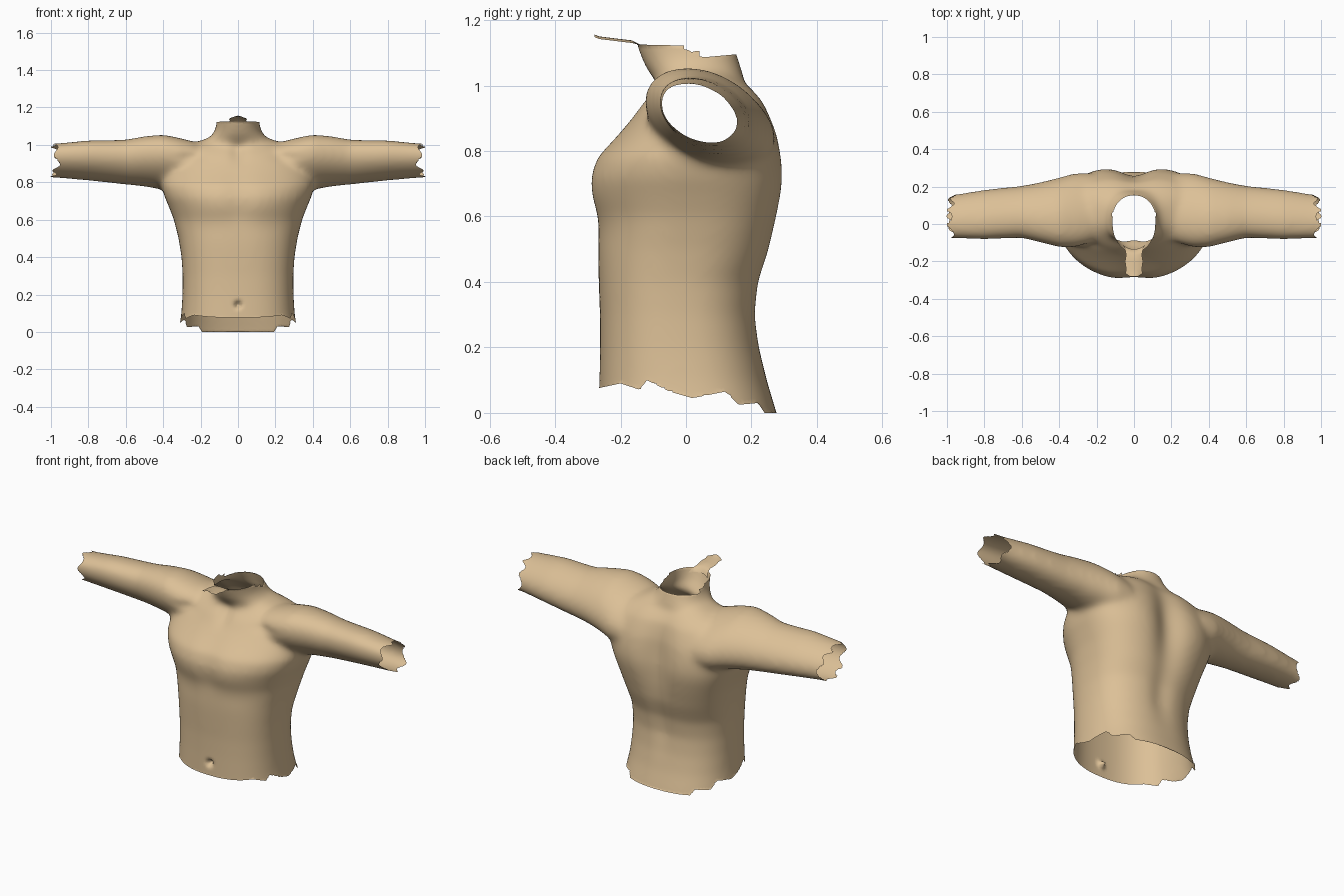
import bpy, bmesh, math

if "Cube" in bpy.data.objects:
    bpy.data.objects.remove(bpy.data.objects["Cube"])

VOXEL = 0.012

skin = bpy.data.materials.new("warm tan")
skin.diffuse_color = (0.72, 0.53, 0.31, 1)
skin.use_nodes = True
skin.node_tree.nodes["Principled BSDF"].inputs["Base Color"].default_value = skin.diffuse_color


def interp(table, t):
    """Piecewise linear lookup in (t, value) pairs."""
    for (a, va), (b, vb) in zip(table, table[1:]):
        if t <= b:
            return va + (vb - va) * max(0, t - a) / (b - a)
    return table[-1][1]


def oval(n, front, back):
    """Unit superellipse points with separate front and back squareness."""
    for i in range(n):
        a = 2 * math.pi * i / n
        c, s = math.cos(a), math.sin(a)
        power = front if s < 0 else back
        yield (math.copysign(abs(c) ** (2 / power), c),
               math.copysign(abs(s) ** (2 / power), s))


def loft(bm, rings):
    """Closed solid through a list of point rings."""
    loops = [[bm.verts.new(p) for p in ring] for ring in rings]
    n = len(loops[0])
    for lo, hi in zip(loops, loops[1:]):
        for i in range(n):
            j = (i + 1) % n
            bm.faces.new((lo[i], lo[j], hi[j], hi[i]))
    bm.faces.new(loops[0][::-1])
    bm.faces.new(loops[-1])


def upright(rows, front, back):
    """Horizontal rings from (z, front y, back y, half width)."""
    return [[(u * w, (f + b) / 2 + v * (b - f) / 2, z)
             for u, v in oval(64, interp(front, z), interp(back, z))]
            for z, f, b, w in rows]


# Rough solids: trunk, neck and two arms
trunk = [(-.10, -.268, .30, .325), (.0, -.267, .277, .317), (.1, -.265, .247, .303),
         (.2, -.263, .226, .297), (.3, -.263, .216, .296), (.4, -.267, .228, .302),
         (.5, -.272, .262, .318), (.6, -.280, .285, .343), (.67, -.300, .297, .370),
         (.72, -.302, .300, .392), (.78, -.280, .294, .408), (.85, -.212, .282, .400),
         (.90, -.168, .264, .380), (.95, -.132, .242, .345), (.99, -.095, .208, .285),
         (1.02, -.07, .17, .21), (1.04, -.05, .15, .15)]
neck = [(.90, -.05, .18, .12), (.99, -.092, .195, .2), (1.02, -.10, .188, .175),
        (1.05, -.122, .178, .142), (1.08, -.135, .166, .122), (1.12, -.15, .152, .114),
        (1.2, -.17, .14, .113)]
# x, centre y, radius y, centre z, radius z
arm = [(.15, .07, .13, .89, .08), (.24, .08, .19, .885, .125), (.32, .072, .200, .892, .138),
       (.40, .062, .187, .908, .140), (.5, .062, .162, .912, .128), (.6, .065, .140, .908, .115),
       (.7, .058, .137, .912, .108), (.8, .05, .134, .917, .102), (.97, .04, .117, .916, .087),
       (1.1, .04, .114, .916, .086)]

bm = bmesh.new()
loft(bm, upright(trunk, [(.45, 2.5), (.65, 2.1), (1, 2.2)], [(.4, 2.4), (.65, 2.9), (1, 2.6)]))
loft(bm, upright(neck, [(0, 2.1), (2, 2.1)], [(0, 2.1), (2, 2.1)]))
for side in (-1, 1):
    # the arm section leans: higher in front, lower behind
    loft(bm, [[(side * x, cy + u * ry, cz + v * rz - .26 * u * ry) for u, v in oval(40, 2, 2)]
              for x, cy, ry, cz, rz in arm])
bmesh.ops.recalc_face_normals(bm, faces=bm.faces)
me = bpy.data.meshes.new("torso")
bm.to_mesh(me)
bm.free()
torso = bpy.data.objects.new("torso", me)
bpy.context.collection.objects.link(torso)

# Fuse into one skin and soften the joins
mod = torso.modifiers.new("fuse", 'REMESH')
mod.mode = 'VOXEL'
mod.voxel_size = VOXEL
mod = torso.modifiers.new("soften", 'SMOOTH')
mod.factor = 0.5
mod.iterations = 32
fused = bpy.data.meshes.new_from_object(
    torso.evaluated_get(bpy.context.evaluated_depsgraph_get()))
torso.modifiers.clear()
torso.data = fused

# Body relief: x, z, spread x, spread z, inward depth; first group front, second back
front = [(0, .70, .08, .16, .016), (0, .96, .04, .05, .018), (0, .145, .016, .016, .035),
         (.25, .935, .07, .025, .007), (.15, .56, .15, .06, .004)]
back = [(0, .74, .085, .24, .042), (0, .35, .06, .14, .012), (.2, .78, .09, .12, -.006)]


def relief(bumps, x, z):
    return sum(d * math.exp(-((abs(x) - bx) / sx) ** 2 - ((z - bz) / sz) ** 2)
               for bx, bz, sx, sz, d in bumps)


# Ragged borders of hem, neck and sleeves
hem = [(-.27, .075), (-.2, .09), (-.14, .07), (-.12, .1), (-.05, .065), (.02, .045),
       (.12, .065), (.16, .025), (.22, .03), (.24, 0), (.3, 0)]
collar = [(-.14, 1.125), (0, 1.122), (.01, 1.1), (.04, 1.108), (.05, 1.086), (.15, 1.095)]


def sleeve_end(y, z):
    a = math.atan2(z - .915, y - .04)
    return .963 + .025 * abs(math.sin(a)) + .016 * math.sin(7 * a)


bm = bmesh.new()
bm.from_mesh(fused)
bm.normal_update()
for v in bm.verts:
    if abs(v.co.x) < .45:
        ny = v.normal.y
        x, z = v.co.x, v.co.z
        if ny < 0:
            v.co.y += relief(front, x, z) * min(1, -1.5 * ny)
        else:
            v.co.y -= relief(back, x, z) * min(1, 1.5 * ny)
drop = []
for v in bm.verts:
    x, y, z = v.co
    if abs(x) > .8:
        axis, sign, over = 0, math.copysign(1, x), abs(x) - sleeve_end(y, z)
    elif z < .3:
        axis, sign, over = 2, -1, interp(hem, y) - z
    elif z > 1.06 and abs(x) < .2:
        axis, sign, over = 2, 1, z - interp(collar, y)
    else:
        continue
    if over > VOXEL:
        drop.append(v)
    elif over > 0:
        v.co[axis] -= sign * over
bmesh.ops.delete(bm, geom=drop, context='VERTS')
bm.to_mesh(fused)
bm.free()

# Flap of skin under the chin: y, z, half width
flap = [(-.135, 1.105, .062), (-.15, 1.128, .05), (-.165, 1.138, .042), (-.20, 1.142, .048),
        (-.24, 1.147, .042), (-.265, 1.150, .046), (-.28, 1.156, .022)]
bm = bmesh.new()
rows = [[bm.verts.new((w * t / 3, y + (.025 * (t / 3) ** 2 if i < 2 else 0),
                       z - .008 * (t / 3) ** 2)) for t in range(-3, 4)]
        for i, (y, z, w) in enumerate(flap)]
for a, b in zip(rows, rows[1:]):
    for i in range(6):
        bm.faces.new((a[i], b[i], b[i + 1], a[i + 1]))
me = bpy.data.meshes.new("chin_flap")
bm.to_mesh(me)
bm.free()
chin = bpy.data.objects.new("chin_flap", me)
bpy.context.collection.objects.link(chin)

for ob in (torso, chin):
    ob.data.materials.clear()
    ob.data.materials.append(skin)
    for p in ob.data.polygons:
        p.use_smooth = True
        p.material_index = 0
